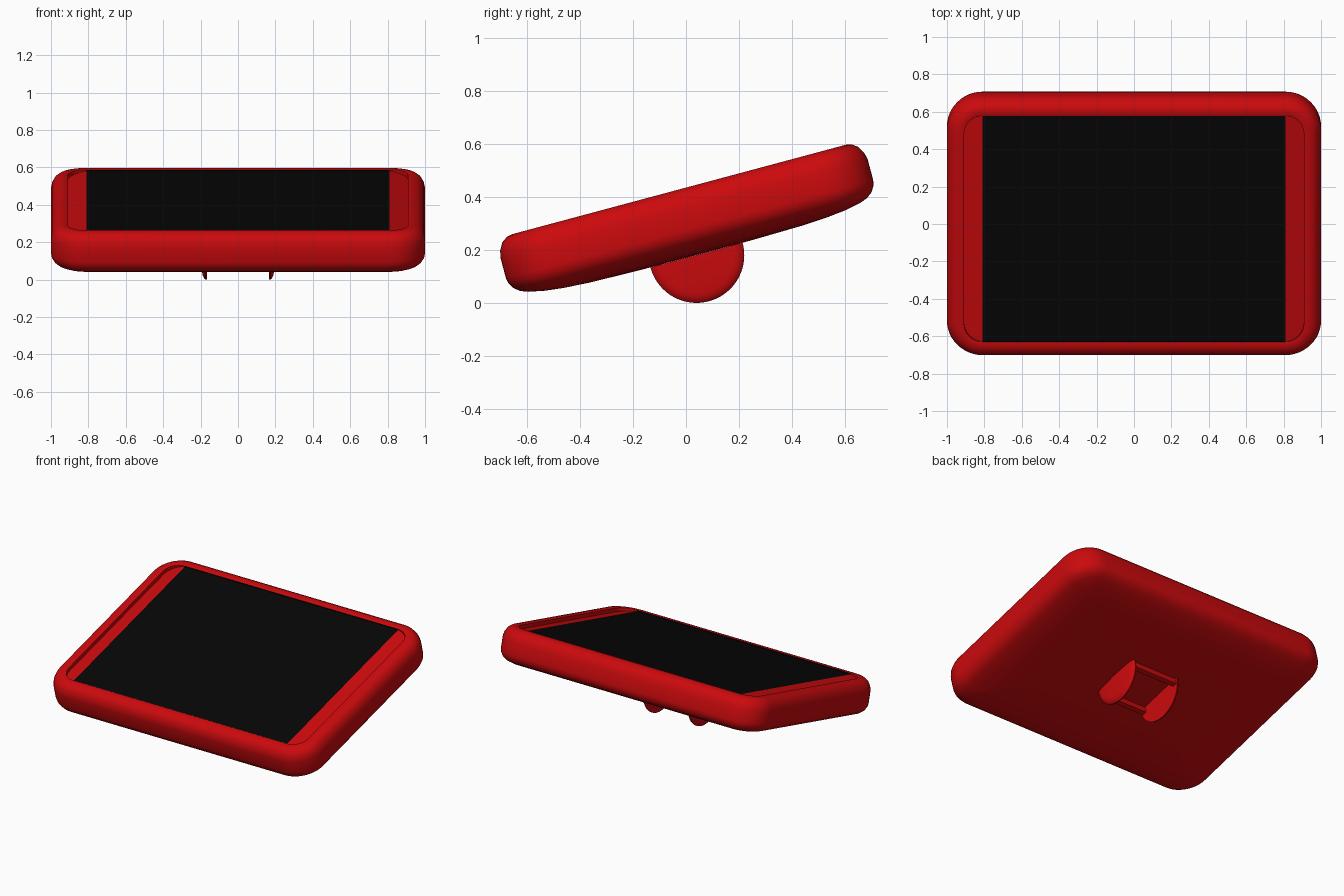
import bpy, bmesh, math
from mathutils import Matrix

if "Cube" in bpy.data.objects:
    bpy.data.objects.remove(bpy.data.objects["Cube"])

TILT = Matrix.Rotation(math.radians(15), 4, 'X')
CU = 0.085            # centre of the case along its tilted length
HX, HU, RAD = 1.0, 0.717, 0.19
SEG = 12
SCREEN_N = 0.412


def material(name, rgb):
    m = bpy.data.materials.new(name)
    m.diffuse_color = (*rgb, 1)
    m.use_nodes = True
    m.node_tree.nodes["Principled BSDF"].inputs["Base Color"].default_value = m.diffuse_color
    return m


RED = material("red_plastic", (0.6, 0.003, 0.004))
BLACK = material("black_glass", (0.002, 0.002, 0.002))


def finish(name, bm, mat, fix_normals=True, angle=40):
    bmesh.ops.transform(bm, matrix=TILT, verts=bm.verts)
    if fix_normals:
        bmesh.ops.recalc_face_normals(bm, faces=bm.faces)
    me = bpy.data.meshes.new(name)
    bm.to_mesh(me)
    bm.free()
    me.materials.append(mat)
    ob = bpy.data.objects.new(name, me)
    bpy.context.collection.objects.link(ob)
    bpy.ops.object.select_all(action='DESELECT')
    ob.select_set(True)
    bpy.context.view_layer.objects.active = ob
    bpy.ops.object.shade_smooth_by_angle(angle=math.radians(angle))
    return ob


def rounded_loop(bm, inset, n):
    r = max(RAD - inset, 0.02)
    cx, cu = HX - inset - r, HU - inset - r
    loop = []
    for q, (sx, su) in enumerate(((1, 1), (-1, 1), (-1, -1), (1, -1))):
        for i in range(SEG + 1):
            a = math.pi / 2 * (q + i / SEG)
            loop.append(bm.verts.new((sx * cx + r * math.cos(a),
                                      CU + su * cu + r * math.sin(a), n)))
    return loop


# Case: rounded outline swept through a cross-section, bulging underneath
profile = [(0.5, 0.164), (0.3, 0.168), (0.2, 0.174), (0.13, 0.182), (0.07, 0.194),
           (0.04, 0.205), (0.018, 0.222), (0.004, 0.245), (0, 0.265), (0, 0.345),
           (0.006, 0.372), (0.022, 0.4), (0.043, 0.415), (0.065, 0.42),
           (0.085, 0.42), (0.092, 0.418), (0.092, SCREEN_N)]
bm = bmesh.new()
loops = [rounded_loop(bm, *p) for p in profile]
bm.faces.new(loops[0][::-1])
count = len(loops[0])
C = SEG + 1
last = loops[-1]
# side strips slope down from the screen edge towards the rim
for v in last:
    v.co.z -= 0.2 * max(0, abs(v.co.x) - (HX - RAD))
for k, (a, b) in enumerate(zip(loops, loops[1:])):
    for i in range(count):
        # leave the end walls of the recess open for the screen
        if k == len(loops) - 2 and i in (C - 1, 3 * C - 1):
            continue
        j = (i + 1) % count
        bm.faces.new((a[i], a[j], b[j], b[i]))
# red floor strips on each side of the screen
bm.faces.new(last[3 * C:] + last[:C])
bm.faces.new(last[C:3 * C])
finish("case", bm, RED, fix_normals=False)

# Screen: black panel between the corner arcs, with its two end lips
bm = bmesh.new()
hu, hx = HU - 0.092, HX - RAD
path = [(-hu, 0.418), (-hu, SCREEN_N), (hu, SCREEN_N), (hu, 0.418)]
rows = [[bm.verts.new((x, CU + u, n)) for x in (-hx, hx)] for u, n in path]
for a, b in zip(rows, rows[1:]):
    bm.faces.new((a[0], a[1], b[1], b[0]))
finish("screen", bm, BLACK, fix_normals=False)


# Mount lugs: half discs with a bevelled outer rim under the case
def lug(name, side):
    section = [(0, 0.163), (0.18, 0.166), (0.18, 0.173), (0.172, 0.182),
               (0.158, 0.189), (0.14, 0.192), (0, 0.198)]
    bm = bmesh.new()
    steps = 36
    grid = []
    for s in range(steps + 1):
        a = math.pi * (1 + s / steps)
        grid.append([bm.verts.new((side * x, CU + r * math.cos(a),
                                   0.1635 + r * math.sin(a)))
                     for r, x in section])
    for a, b in zip(grid, grid[1:]):
        for i in range(len(section) - 1):
            bm.faces.new((a[i], a[i + 1], b[i + 1], b[i]))
    bmesh.ops.remove_doubles(bm, verts=bm.verts, dist=1e-5)
    finish(name, bm, RED)


lug("mount_lug_right", 1)
lug("mount_lug_left", -1)

# Cross ribs joining the lugs
for name, s in (("mount_rib_front", -1), ("mount_rib_back", 1)):
    bm = bmesh.new()
    bmesh.ops.create_cube(bm, size=1, matrix=Matrix.Translation((0, CU + s * 0.15, 0.147))
                          @ Matrix.Diagonal((0.335, 0.03, 0.05, 1)))
    finish(name, bm, RED)
